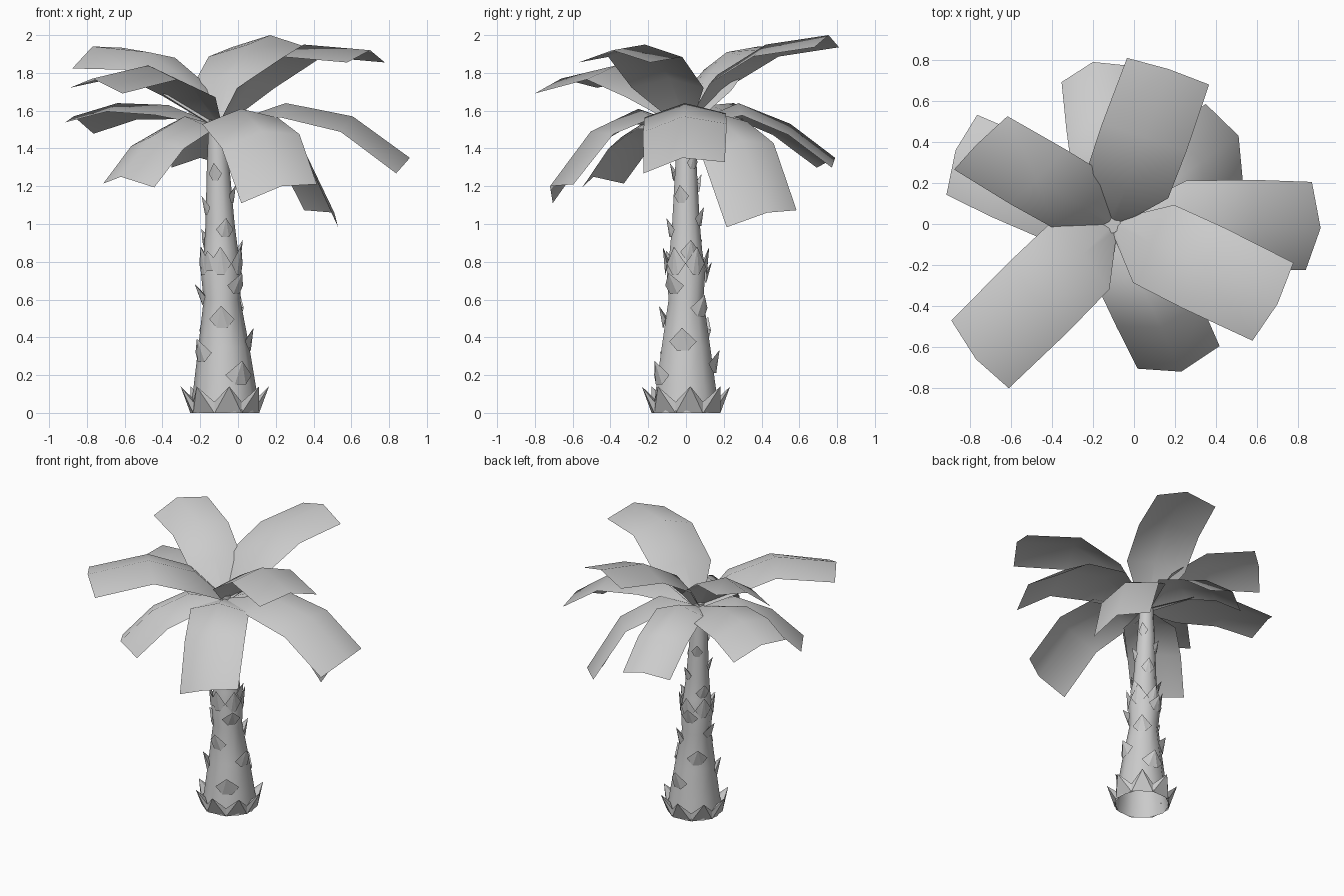
import bpy
import bmesh
from math import cos, sin, pi
from mathutils import Vector

if "Cube" in bpy.data.objects:
    bpy.data.objects.remove(bpy.data.objects["Cube"])

grey = bpy.data.materials.new("plain_grey")
grey.use_nodes = True
grey.diffuse_color = (0.6, 0.6, 0.6, 1)
grey.node_tree.nodes["Principled BSDF"].inputs["Base Color"].default_value = (0.6, 0.6, 0.6, 1)


def make_object(name, bm, angle):
    mesh = bpy.data.meshes.new(name)
    bm.to_mesh(mesh)
    bm.free()
    obj = bpy.data.objects.new(name, mesh)
    bpy.context.collection.objects.link(obj)
    mesh.materials.append(grey)
    bpy.ops.object.select_all(action="DESELECT")
    obj.select_set(True)
    bpy.context.view_layer.objects.active = obj
    bpy.ops.object.shade_smooth_by_angle(angle=angle)
    return obj


# Trunk profile: height, centre x, radius
PROFILE = [(0, -0.07, 0.185), (0.14, -0.07, 0.165), (0.35, -0.075, 0.135),
           (0.6, -0.085, 0.097), (0.76, -0.09, 0.108), (0.86, -0.09, 0.09),
           (1.0, -0.095, 0.077), (1.3, -0.105, 0.06), (1.55, -0.11, 0.045)]
SIDES = 10


def trunk_at(z):
    for (z0, x0, r0), (z1, x1, r1) in zip(PROFILE, PROFILE[1:]):
        if z <= z1:
            t = (z - z0) / (z1 - z0)
            return x0 + (x1 - x0) * t, r0 + (r1 - r0) * t
    return PROFILE[-1][1:]


def trunk_point(angle, z, out=0.0):
    x, r = trunk_at(z)
    return Vector((x + (r + out) * cos(angle), (r + out) * sin(angle), z))


# The trunk is open at the foot
bm = bmesh.new()
rings = [[bm.verts.new(trunk_point(2 * pi * i / SIDES, z)) for i in range(SIDES)]
         for z, _, _ in PROFILE]
for low, high in zip(rings, rings[1:]):
    for i in range(SIDES):
        j = (i + 1) % SIDES
        bm.faces.new((low[i], low[j], high[j], high[i]))
bm.faces.new(rings[-1])
make_object("trunk", bm, 0.8)


# Pointed bark scale: rooted on the trunk, tip leaning outward
def add_scale(bm, angle, z, height, width, lean, foot):
    half = width / trunk_at(z)[1]

    def vert(side, rise, out):
        return bm.verts.new(trunk_point(angle + side * half, z + height * rise, out))

    foot_left, foot_right = vert(-foot, 0, 0.005), vert(foot, 0, 0.005)
    left, right = vert(-1, 0.4, 0.012), vert(1, 0.4, 0.012)
    tip = vert(0, 1, lean)
    back = vert(0, 0.55, -0.005)
    for face in ((foot_left, foot_right, tip), (foot_right, right, tip),
                 (left, foot_left, tip), (right, back, tip), (back, left, tip)):
        bm.faces.new(face)


bm = bmesh.new()
for i in range(8):
    add_scale(bm, 2 * pi * i / 8 + 0.1, 0, 0.14, 0.075, 0.07, 0.95)
for i in range(6):
    add_scale(bm, 2 * pi * i / 6 + 0.5, 0.73, 0.15, 0.056, 0.035, 0.3)
make_object("bark_collars", bm, 0.3)

bm = bmesh.new()
for i in range(20):
    z = 0.15 + 0.06 * i
    add_scale(bm, -pi / 3 + 2.4 * i, z, 0.13 - 0.03 * z, 0.088 - 0.045 * z, 0.048 - 0.015 * z, 0.4)
make_object("bark_scales", bm, 0.3)

# Fronds: ridge tip, half-width vector at the tip, ridge heights near the root and midway
CROWN = Vector((-0.1, 0, 1.52))
HIGH_FRONDS = {
    "back_high": ((0.17, 0.755, 2.0), (0.2, -0.065, 0), 1.79, 1.95),
    "right_back_high": ((-0.77, 0.385, 1.94), (0.13, 0.13, 0.055), 1.74, 1.91),
    "right_front_high": ((-0.77, -0.66, 1.77), (0.14, -0.165, -0.015), 1.73, 1.84),
    "left_front_high": ((0.7, -0.39, 1.92), (0.1, 0.19, 0), 1.77, 1.95),
}
LOW_FRONDS = {
    "right_middle": ((-0.87, 0.36, 1.57), (0.075, 0.195, -0.03), 1.63, 1.64),
    "left_middle": ((0.91, -0.02, 1.35), (-0.015, -0.215, -0.03), 1.64, 1.57),
    "right_front_low": ((-0.62, -0.49, 1.25), (0.135, -0.11, -0.01), 1.57, 1.46),
    "front_low": ((0.23, -0.72, 1.2), (0.2, 0.055, 0.05), 1.61, 1.49),
    "left_back_low": ((0.51, 0.43, 1.06), (0.09, -0.185, -0.045), 1.59, 1.44),
    "back_low": ((-0.2, 0.79, 1.35), (0.165, 0.04, 0), 1.64, 1.53),
}


def add_frond(name, tip, half, z_root, z_mid, t_root, t_mid):
    tip, half = Vector(tip), Vector(half)
    out = Vector((tip.x - CROWN.x, tip.y - CROWN.y, 0)).normalized()
    if out.cross(half).z > 0:
        half = -half
    # Stations along the ridge: fraction of reach, height, width factor
    stations = [(0, CROWN.z, 0.15), (t_root, z_root, 1), (t_mid, z_mid, 1.03), (1, tip.z, 1)]
    ridge = []
    for t, z, _ in stations:
        point = CROWN.lerp(tip, t)
        point.z = z
        ridge.append(point)
    bm = bmesh.new()
    rows = []
    for i, (t, _, w) in enumerate(stations):
        # Edges fold down square to the ridge; the twist grows toward the tip
        along = (ridge[min(i + 1, 3)] - ridge[max(i - 1, 0)]).normalized()
        side = Vector((half.x, half.y, half.z * t)) * w
        edge = ridge[i] - (side.cross(along).normalized() * 0.065 + out * 0.02) * w
        rows.append([bm.verts.new(p) for p in (edge - side, ridge[i], edge + side)])
    for a, b in zip(rows, rows[1:]):
        for i in range(2):
            bm.faces.new((a[i], a[i + 1], b[i + 1], b[i]))
    make_object("frond_" + name, bm, 1.0)


for name, shape in HIGH_FRONDS.items():
    add_frond(name, *shape, 0.22, 0.56)
for name, shape in LOW_FRONDS.items():
    add_frond(name, *shape, 0.35, 0.7)
